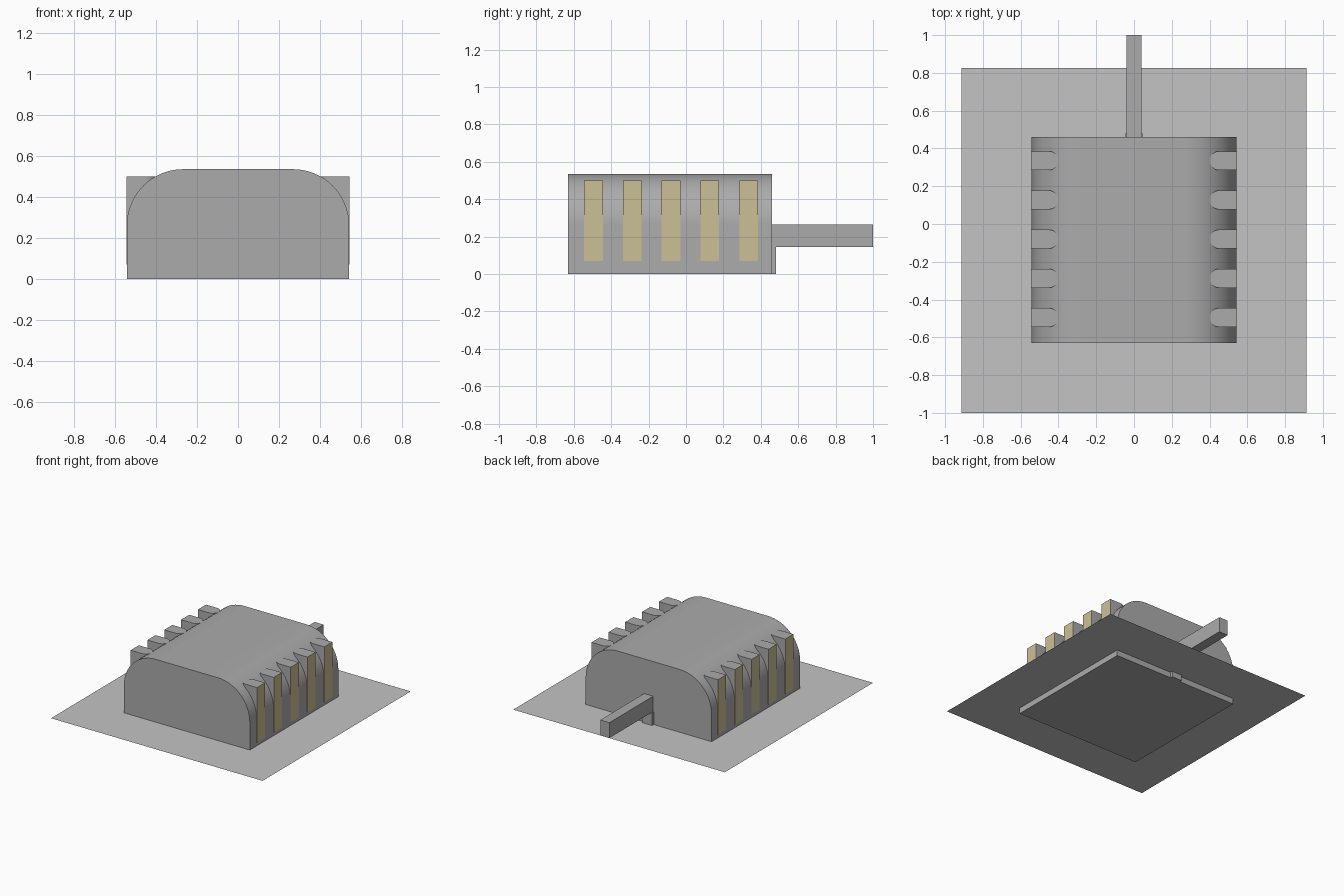
import bpy, bmesh, math

if "Cube" in bpy.data.objects:
    bpy.data.objects.remove(bpy.data.objects["Cube"])


def material(name, rgb):
    m = bpy.data.materials.new(name)
    m.diffuse_color = (*rgb, 1)
    m.use_nodes = True
    m.node_tree.nodes["Principled BSDF"].inputs["Base Color"].default_value = m.diffuse_color
    return m


grey = material("mid_grey", (0.41, 0.41, 0.41))
light = material("light_grey", (0.55, 0.55, 0.55))
tan = material("window_tan", (0.6, 0.53, 0.305))


def prism(name, outline, direction, mat, smooth=False):
    """Extrude a closed outline of 3D points along a direction."""
    bm = bmesh.new()
    face = bm.faces.new([bm.verts.new(p) for p in outline])
    res = bmesh.ops.extrude_face_region(bm, geom=[face], use_keep_orig=True)
    moved = [g for g in res["geom"] if isinstance(g, bmesh.types.BMVert)]
    bmesh.ops.translate(bm, verts=moved, vec=direction)
    bmesh.ops.recalc_face_normals(bm, faces=bm.faces)
    me = bpy.data.meshes.new(name)
    bm.to_mesh(me)
    bm.free()
    me.materials.append(mat)
    ob = bpy.data.objects.new(name, me)
    bpy.context.collection.objects.link(ob)
    if smooth:
        bpy.ops.object.select_all(action='DESELECT')
        ob.select_set(True)
        bpy.context.view_layer.objects.active = ob
        bpy.ops.object.shade_smooth_by_angle(angle=math.radians(30))
    return ob


def box(name, x0, x1, y0, y1, z0, z1, mat):
    return prism(name, [(x0, y0, z0), (x1, y0, z0), (x1, y1, z0), (x0, y1, z0)],
                 (0, 0, z1 - z0), mat)


# ground sheet, slightly above the building's foot
bpy.ops.mesh.primitive_plane_add(size=1, location=(0, -0.0875, 0.045))
sheet = bpy.context.object
sheet.name = "ground_sheet"
sheet.scale = (1.825, 1.825, 1)
sheet.data.materials.append(light)

# main hall with rounded shoulders
W, H, R, SIDE = 0.543, 0.535, 0.275, 0.26
right = [(W, 0.0)] + [(W - R + R * math.cos(a), SIDE + R * math.sin(a))
                      for a in [math.pi / 2 * i / 16 for i in range(17)]]
profile = right + [(-x, z) for x, z in reversed(right)]
prism("main_hall", [(x, -0.63, z) for x, z in profile], (0, 1.09, 0), grey, True)

# dormers with round inner ends, and their tall windows
HALF, TOP = 0.05, 0.5
for side, label in ((1, "right"), (-1, "left")):
    for i in range(5):
        y = -0.495 + 0.2075 * i
        arc = [math.pi / 2 + math.pi * k / 14 for k in range(15)]
        plan = [(W, -HALF), (W, HALF)] + [(0.45 + HALF * math.cos(a), HALF * math.sin(a))
                                          for a in arc]
        prism(f"dormer_{label}_{i + 1}", [(side * px, y + py, 0.07) for px, py in plan],
              (0, 0, TOP - 0.07), grey, True)
        xs = sorted((side * (W - 0.002), side * (W + 0.002)))
        box(f"window_{label}_{i + 1}", *xs, y - HALF, y + HALF, 0.07, TOP, tan)

# raised walkway at the back and the door block below it
box("walkway", -0.039, 0.039, 0.45, 1.0, 0.145, 0.265, grey)
box("door_block", -0.044, 0.044, 0.45, 0.48, 0.0, 0.145, grey)
